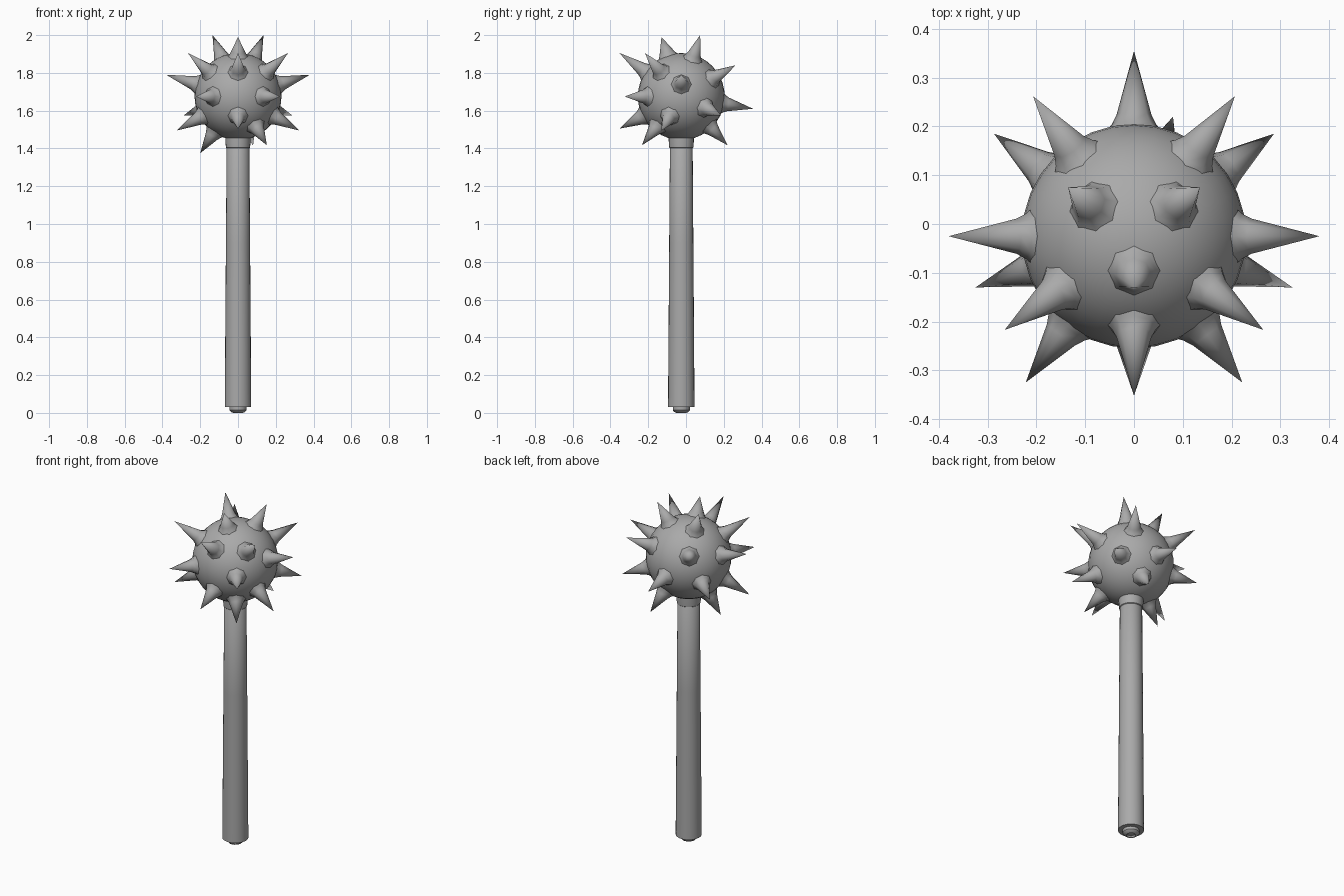
import bpy, bmesh, math
from mathutils import Vector

if "Cube" in bpy.data.objects:
    bpy.data.objects.remove(bpy.data.objects["Cube"], do_unlink=True)

steel = bpy.data.materials.new("grey steel")
steel.use_nodes = True
steel.diffuse_color = (0.4, 0.4, 0.4, 1)
steel.node_tree.nodes["Principled BSDF"].inputs["Base Color"].default_value = (0.4, 0.4, 0.4, 1)

CENTRE = Vector((0, -0.025, 1.675))
RADIUS = 0.23


def finish(name, bm, angle):
    bmesh.ops.recalc_face_normals(bm, faces=bm.faces)
    mesh = bpy.data.meshes.new(name)
    bm.to_mesh(mesh)
    bm.free()
    mesh.materials.append(steel)
    obj = bpy.data.objects.new(name, mesh)
    bpy.context.collection.objects.link(obj)
    bpy.ops.object.select_all(action="DESELECT")
    obj.select_set(True)
    bpy.context.view_layer.objects.active = obj
    bpy.ops.object.shade_smooth_by_angle(angle=math.radians(angle))
    return obj


def lathe(name, profile, sides, angle=40):
    """Spin (radius, height) points around z."""
    bm = bmesh.new()
    verts = [bm.verts.new((r, 0, z)) for r, z in profile]
    edges = [bm.edges.new(pair) for pair in zip(verts, verts[1:])]
    bmesh.ops.spin(bm, geom=verts + edges, cent=(0, 0, 0), axis=(0, 0, 1),
                   angle=math.tau, steps=sides)
    bmesh.ops.remove_doubles(bm, verts=bm.verts, dist=0.0001)
    return finish(name, bm, angle)


# Round head
bm = bmesh.new()
bmesh.ops.create_uvsphere(bm, u_segments=32, v_segments=20, radius=RADIUS)
finish("head", bm, 60).location = CENTRE

# Tapered handle with a stepped end knob
handle = lathe("handle", [(0, 0.03), (0.07, 0.03), (0.07, 0.05), (0.064, 0.9),
                          (0.06, 1.43), (0, 1.5)], 24)
knob = lathe("end_knob", [(0, 0.008), (0.02, 0.008), (0.025, 0), (0.036, 0.004), (0.045, 0.014),
                          (0.045, 0.035), (0, 0.035)], 24)
collar = lathe("collar", [(0.058, 1.4), (0.064, 1.405), (0.066, 1.43), (0.068, 1.48), (0, 1.5)], 24)
for part in (handle, knob, collar):
    part.location.y = CENTRE.y

# Spike tips in mirrored pairs, then single ones
pairs = [(0.135, 0.075, 2.0), (0.265, -0.217, 1.905), (0.38, -0.025, 1.79),
         (0.325, -0.13, 1.495), (0.287, 0.185, 1.575), (0.207, 0.262, 1.84),
         (0.222, -0.325, 1.675)]
singles = [(0, -0.13, 1.99), (0, -0.352, 1.905), (0, -0.352, 1.505), (0, 0.355, 1.61),
           (0.08, 0.22, 1.417), (0.153, -0.233, 1.417), (-0.2, -0.04, 1.375)]
tips = singles + [(s * x, y, z) for x, y, z in pairs for s in (1, -1)]

# Flared spikes pointing away from the head centre
for i, tip in enumerate(tips):
    out = Vector(tip) - CENTRE
    length = out.length
    spike = lathe(f"spike_{i + 1}", [(0.06, 0.215), (0.046, 0.232), (0.036, 0.252), (0, length)], 8, 60)
    spike.rotation_mode = "QUATERNION"
    spike.rotation_quaternion = out.to_track_quat("Z", "Y")
    spike.location = CENTRE
